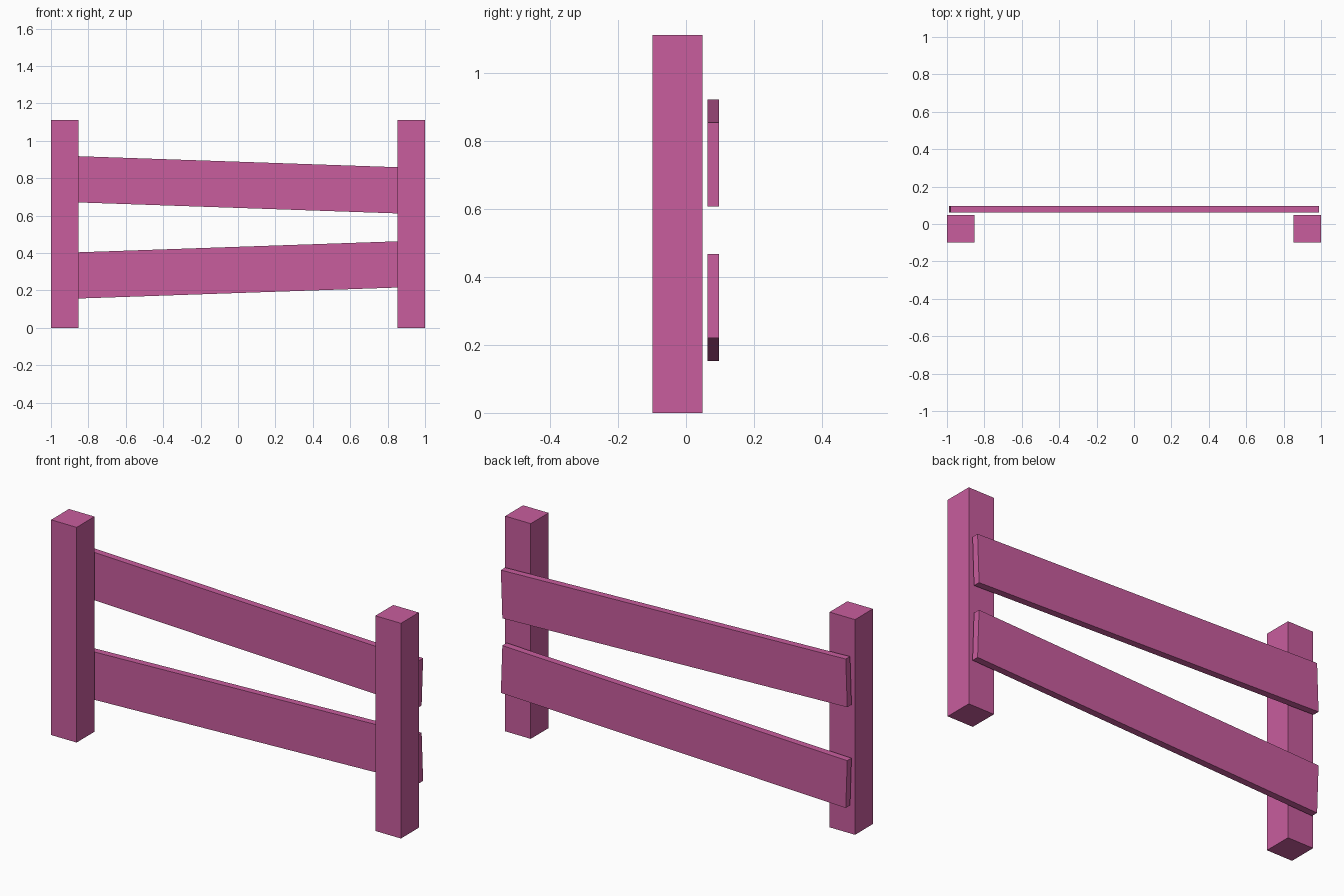
import bpy
from math import radians

if "Cube" in bpy.data.objects:
    bpy.data.objects.remove(bpy.data.objects["Cube"])

pink = bpy.data.materials.new("pink_paint")
pink.diffuse_color = (0.58, 0.11, 0.34, 1)
pink.use_nodes = True
pink.node_tree.nodes["Principled BSDF"].inputs["Base Color"].default_value = pink.diffuse_color


def box(name, size, location, tilt=0):
    bpy.ops.mesh.primitive_cube_add(size=1, location=location)
    obj = bpy.context.object
    obj.name = name
    obj.scale = size
    bpy.ops.object.transform_apply(location=False, rotation=False, scale=True)
    obj.rotation_euler.y = radians(tilt)
    obj.data.materials.append(pink)
    return obj


# Square upright posts at both ends
for side, label in ((-1, "left"), (1, "right")):
    box(f"{label}_post", (0.146, 0.146, 1.112), (side * 0.927, -0.025, 0.556))

# Two planks behind the posts, tilted in opposite directions
for label, z, tilt in (("upper", 0.765, 1.97), ("lower", 0.31, -1.97)):
    box(f"{label}_rail", (1.973, 0.035, 0.247), (0, 0.08, z), tilt)
